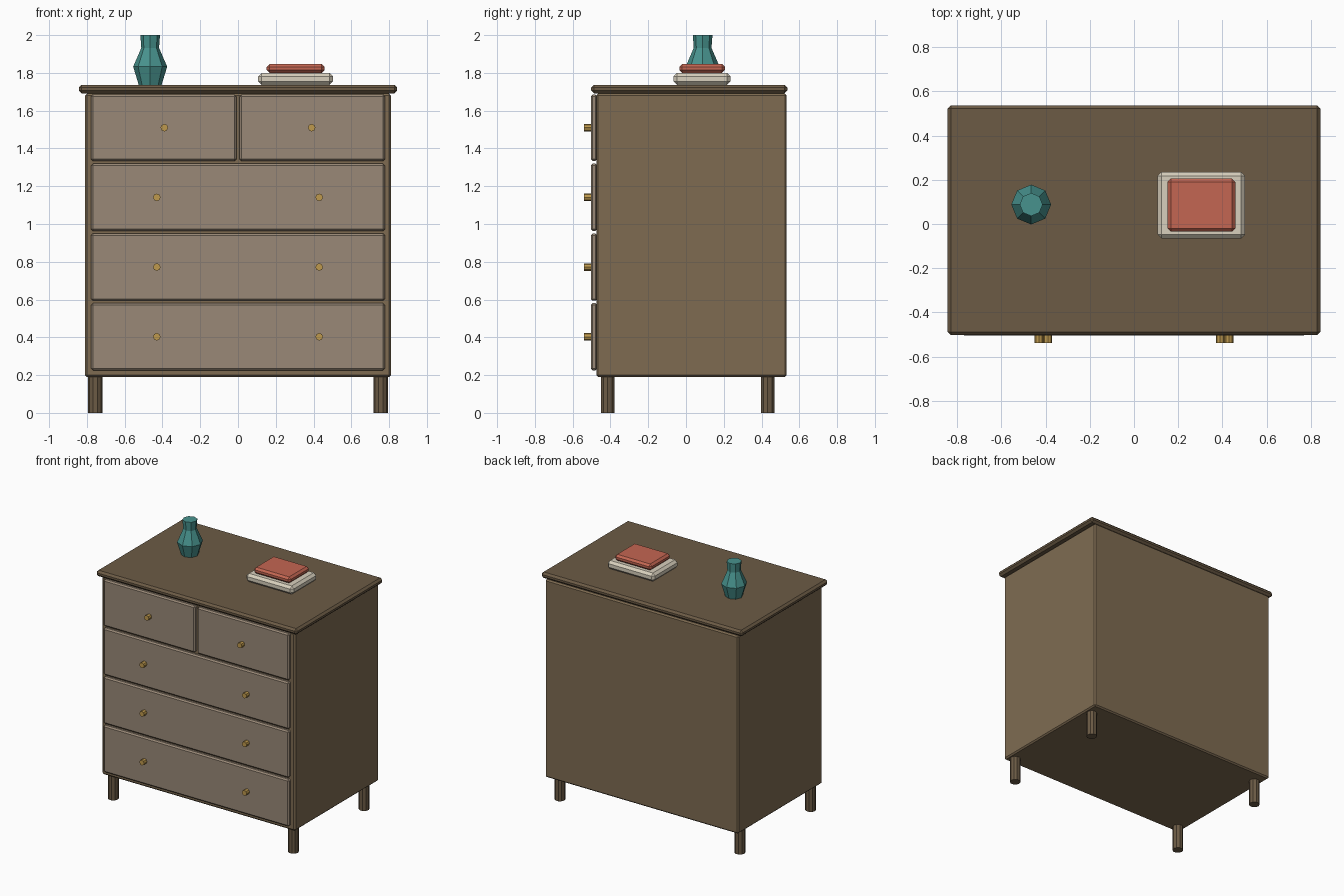
import bpy, bmesh, math
from mathutils import Matrix

if "Cube" in bpy.data.objects:
    bpy.data.objects.remove(bpy.data.objects["Cube"])


def material(name, rgb):
    m = bpy.data.materials.new(name)
    m.diffuse_color = (*rgb, 1)
    m.use_nodes = True
    m.node_tree.nodes["Principled BSDF"].inputs["Base Color"].default_value = m.diffuse_color
    return m


WOOD = material("wood", (0.21, 0.148, 0.083))
DARK = material("dark_wood", (0.15, 0.105, 0.06))
FRONT = material("drawer_wood", (0.32, 0.25, 0.185))
BRASS = material("brass", (0.52, 0.32, 0.075))
TEAL = material("teal_glaze", (0.064, 0.29, 0.27))
RED = material("red_cover", (0.55, 0.133, 0.084))
CREAM = material("cream_cover", (0.69, 0.63, 0.51))


def add_object(name, bm, mat):
    bmesh.ops.recalc_face_normals(bm, faces=bm.faces)
    me = bpy.data.meshes.new(name)
    bm.to_mesh(me)
    bm.free()
    me.materials.append(mat)
    ob = bpy.data.objects.new(name, me)
    bpy.context.collection.objects.link(ob)
    return ob


def box(name, x, y, z, mat, chamfer):
    """Chamfered box from (min, max) ranges."""
    bm = bmesh.new()
    centre = [(a + b) / 2 for a, b in (x, y, z)]
    size = [b - a for a, b in (x, y, z)]
    bmesh.ops.create_cube(bm, size=1, matrix=Matrix.Translation(centre) @ Matrix.Diagonal((*size, 1)))
    ob = add_object(name, bm, mat)
    mod = ob.modifiers.new("chamfer", 'BEVEL')
    mod.width = chamfer
    mod.segments = 1
    return ob


def lathe(name, profile, sides, matrix, mat):
    """Closed faceted solid from (radius, height) points."""
    bm = bmesh.new()
    rings = [[bm.verts.new((r * math.cos(2 * math.pi * i / sides),
                            r * math.sin(2 * math.pi * i / sides), h))
              for i in range(sides)] for r, h in profile]
    for a, b in zip(rings, rings[1:]):
        for i in range(sides):
            j = (i + 1) % sides
            bm.faces.new((a[i], a[j], b[j], b[i]))
    bm.faces.new(rings[0][::-1])
    bm.faces.new(rings[-1])
    bm.transform(matrix)
    return add_object(name, bm, mat)


# Carcass and overhanging top
box("carcass", (-0.81, 0.81), (-0.475, 0.533), (0.19, 1.69), WOOD, 0.01)
box("top_board", (-0.843, 0.843), (-0.503, 0.537), (1.692, 1.737), DARK, 0.015)

# Legs
for side, x in (("left", -0.755), ("right", 0.755)):
    for end, y in (("front", -0.415), ("back", 0.432)):
        lathe(f"{end}_{side}_leg", [(0.038, 0), (0.038, 0.2)], 10,
              Matrix.Translation((x, y, 0)), DARK)


def knob(name, x, z):
    place = Matrix.Translation((x, -0.5, z)) @ Matrix.Rotation(math.pi / 2, 4, 'X')
    lathe(name, [(0.02, -0.005), (0.02, 0.039)], 8, place, BRASS)


# Drawers: two small ones above three wide ones
DEPTH = (-0.504, -0.47)
for side, s in (("left", -1), ("right", 1)):
    box(f"small_drawer_{side}", sorted((s * 0.009, s * 0.778)), DEPTH, (1.333, 1.686), FRONT, 0.01)
    knob(f"small_drawer_knob_{side}", s * 0.39, 1.51)
for n, z in enumerate((0.403, 0.772, 1.141), 1):
    box(f"wide_drawer_{n}", (-0.778, 0.778), DEPTH, (z - 0.178, z + 0.178), FRONT, 0.01)
    for side, s in (("left", -1), ("right", 1)):
        knob(f"wide_drawer_{n}_knob_{side}", s * 0.43, z)

# Vase and stacked books
lathe("vase", [(0.06, 1.735), (0.09, 1.833), (0.047, 1.932), (0.052, 2.0)], 8,
      Matrix.Translation((-0.465, 0.088, 0)), TEAL)
box("lower_book", (0.107, 0.502), (-0.066, 0.236), (1.737, 1.8), CREAM, 0.018)
box("upper_book", (0.152, 0.458), (-0.035, 0.206), (1.8, 1.847), RED, 0.015)
